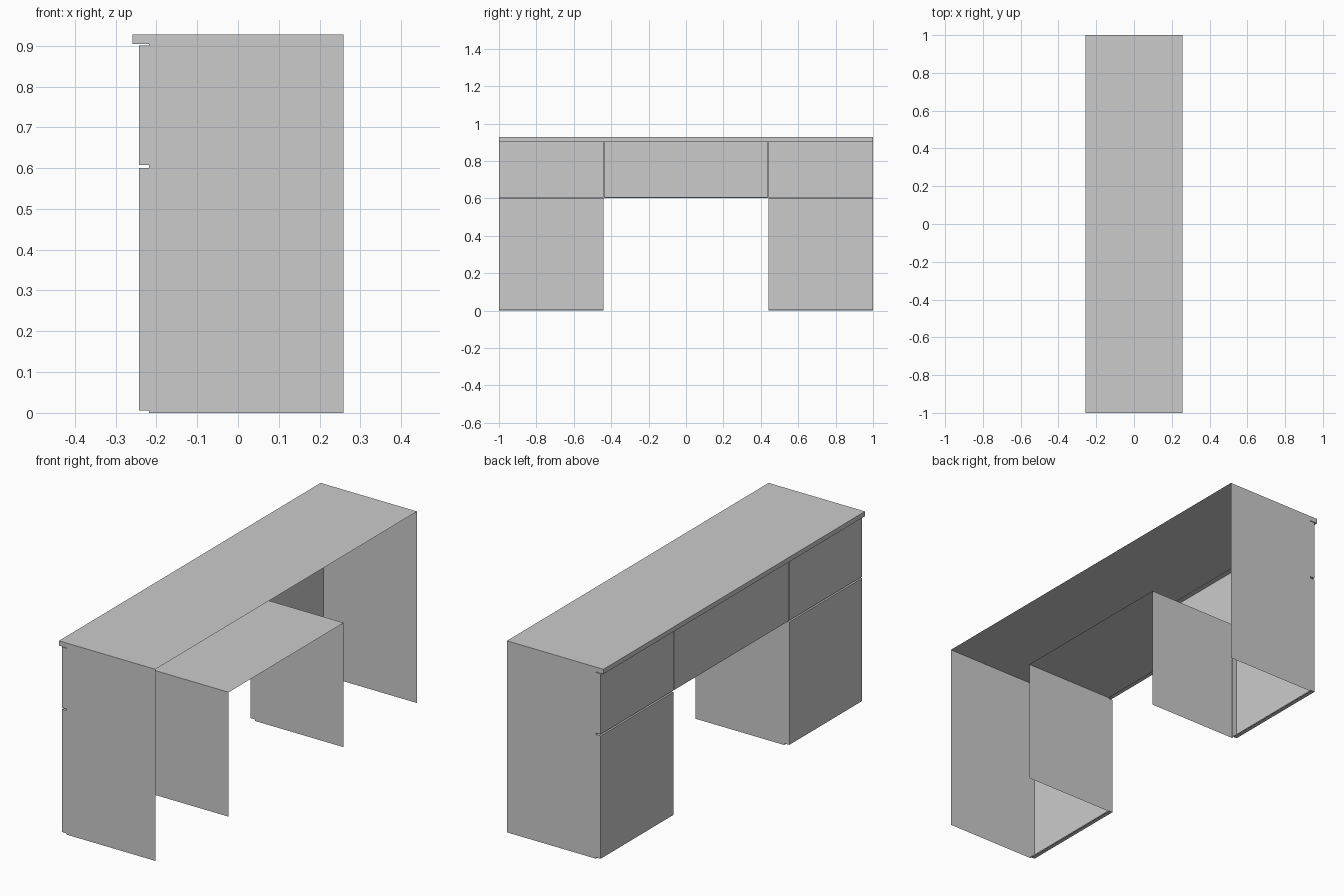
import bpy, bmesh

cube = bpy.data.objects.get("Cube")
if cube:
    bpy.data.objects.remove(cube, do_unlink=True)

grey = bpy.data.materials.new("plain grey")
grey.use_nodes = True
tone = (0.6, 0.6, 0.6, 1)
grey.diffuse_color = tone
grey.node_tree.nodes["Principled BSDF"].inputs["Base Color"].default_value = tone

BACK, FRONT, FACE, LIP = 0.258, -0.218, -0.243, -0.258   # depth planes along x
END, INNER, GAP = 1.0, 0.44, 0.003                       # y planes, half groove
TOP, UPPER, SHELF = 0.927, 0.904, 0.602                  # heights


def shell(name, lo, hi, open_sides=()):
    """Box between two corners, without the sides listed as (axis, is_high)."""
    bm = bmesh.new()
    bmesh.ops.create_cube(bm, size=1)
    for v in bm.verts:
        v.co = [lo[i] if v.co[i] < 0 else hi[i] for i in range(3)]
    bm.normal_update()
    drop = [f for f in bm.faces
            if any(f.normal[a] * (1 if high else -1) > 0.9 for a, high in open_sides)]
    bmesh.ops.delete(bm, geom=drop, context='FACES')
    return finish(name, bm)


def sheet(name, lo, hi):
    """Single rectangle, flat along the axis where both corners agree."""
    a, b = [i for i in range(3) if lo[i] != hi[i]]
    bm = bmesh.new()
    corners = []
    for s, t in ((0, 0), (1, 0), (1, 1), (0, 1)):
        p = list(lo)
        p[a], p[b] = (lo, hi)[s][a], (lo, hi)[t][b]
        corners.append(bm.verts.new(p))
    bm.faces.new(corners)
    return finish(name, bm)


def finish(name, bm):
    mesh = bpy.data.meshes.new(name)
    bm.to_mesh(mesh)
    bm.free()
    mesh.materials.append(grey)
    obj = bpy.data.objects.new(name, mesh)
    bpy.context.collection.objects.link(obj)
    return obj


def front_panel(name, y0, y1, z0, z1):
    """Raised front, hollow towards the carcass."""
    return shell(name, (FACE, y0, z0), (FRONT, y1, z1), [(0, True)])


# Worktop with its overhanging front lip
sheet("worktop", (FRONT, -END, TOP), (BACK, END, TOP))
shell("worktop_lip", (LIP, -END, UPPER), (FRONT, END, TOP), [(0, True)])

# Middle compartment
sheet("middle_shelf", (FRONT, -INNER, SHELF), (BACK, INNER, SHELF))
front_panel("middle_drawer_front", -INNER + GAP, INNER - GAP, SHELF + 2 * GAP, UPPER - GAP)
sheet("top_groove", (FRONT, -END, UPPER - GAP), (FRONT, END, UPPER))
sheet("middle_groove", (FRONT, -INNER, SHELF), (FRONT, INNER, SHELF + 2 * GAP))

# Two mirrored pedestals, open at the back and underneath
for side, s in (("left", 1), ("right", -1)):
    y0, y1 = sorted((s * (INNER + GAP), s * END))
    sheet(f"{side}_end_panel", (FRONT, s * END, 0), (BACK, s * END, TOP))
    sheet(f"{side}_inner_panel", (FRONT, s * INNER, 0), (BACK, s * INNER, SHELF))
    front_panel(f"{side}_door", y0, y1, 2 * GAP, SHELF - GAP / 2)
    front_panel(f"{side}_drawer_front", y0, y1, SHELF + 2 * GAP, UPPER - GAP)
    # Recessed strips behind the grooves
    sheet(f"{side}_shelf_groove", (FRONT, y0, SHELF - GAP / 2), (FRONT, y1, SHELF + 2 * GAP))
    sheet(f"{side}_foot_groove", (FRONT, y0, 0), (FRONT, y1, 2 * GAP))
    g0, g1 = sorted((s * (INNER - GAP), s * (INNER + GAP)))
    sheet(f"{side}_upright_groove", (FRONT, g0, SHELF), (FRONT, g1, UPPER - GAP))
    h0, h1 = sorted((s * INNER, s * (INNER + GAP)))
    sheet(f"{side}_door_groove", (FRONT, h0, 0), (FRONT, h1, SHELF))
